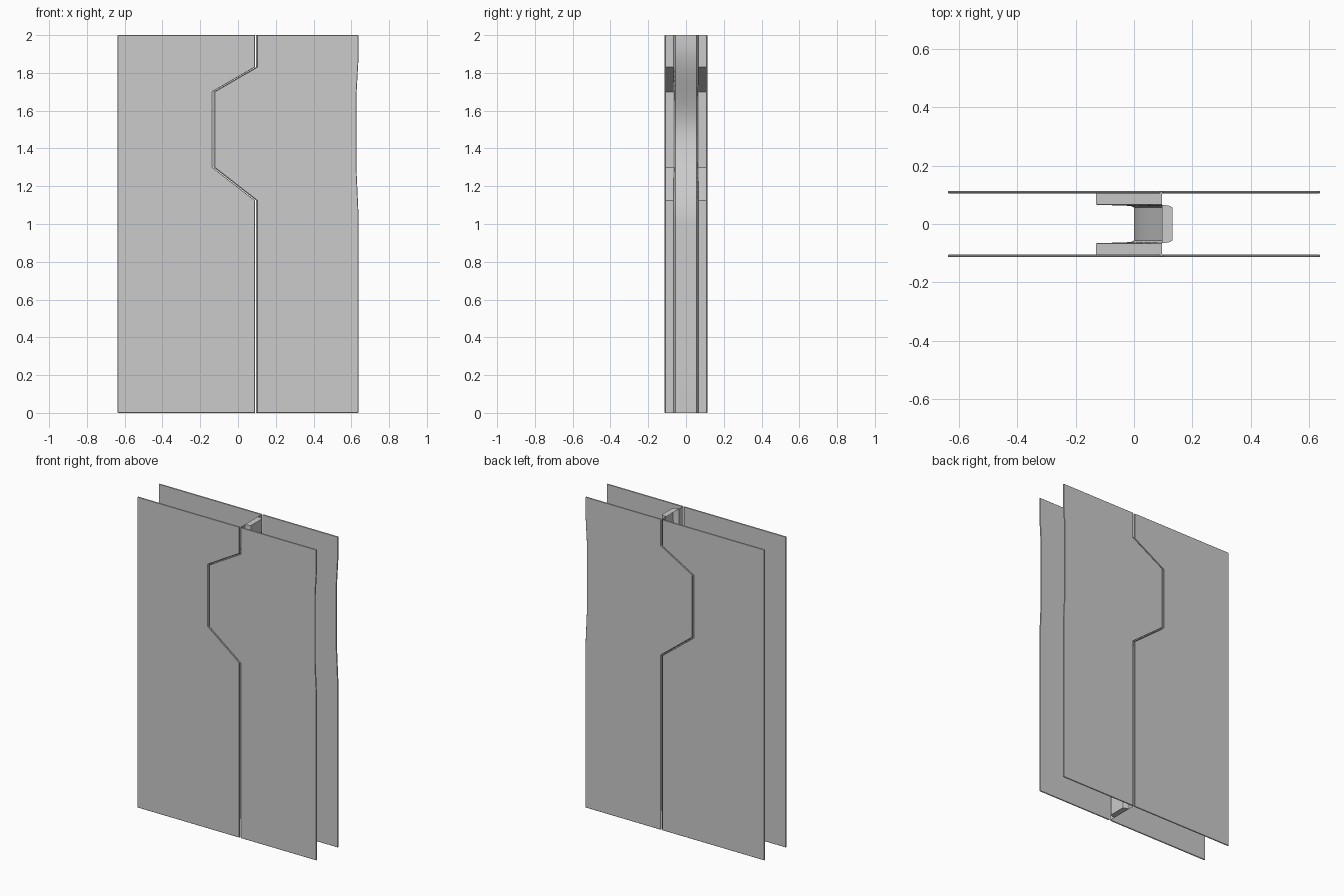
import bpy, bmesh

if "Cube" in bpy.data.objects:
    bpy.data.objects.remove(bpy.data.objects["Cube"])

grey = bpy.data.materials.new("light_grey")
grey.use_nodes = True
GREY = (0.6, 0.6, 0.6, 1)
grey.diffuse_color = GREY
grey.node_tree.nodes["Principled BSDF"].inputs["Base Color"].default_value = GREY

HEIGHT = 2.0
HALF = 0.637      # half the door width
OUT = 0.113       # outer skin distance from the centre plane
SKIN = 0.008      # skin thickness
GAP = 0.005       # half the seam gap
# Seam between the two leaves, from bottom to top: x, z
SEAM = [(0.095, 0), (0.095, 1.125), (-0.13, 1.3),
        (-0.13, 1.7), (0.095, 1.83), (0.095, HEIGHT)]
# Shallow dip of the outer right edge: x, z
EDGE = [(HALF, 0), (HALF, 1.07), (HALF - 0.009, 1.27),
        (HALF - 0.009, 1.7), (HALF, 1.86), (HALF, HEIGHT)]


def finish(name, bm):
    bmesh.ops.recalc_face_normals(bm, faces=bm.faces)
    mesh = bpy.data.meshes.new(name)
    bm.to_mesh(mesh)
    bm.free()
    mesh.materials.append(grey)
    ob = bpy.data.objects.new(name, mesh)
    bpy.context.collection.objects.link(ob)
    return ob


def skin(name, outline, side):
    """Thin door sheet with softly chamfered rims."""
    bm = bmesh.new()
    face = bm.faces.new([bm.verts.new((x, side * OUT, z)) for x, z in outline])
    new = bmesh.ops.extrude_face_region(bm, geom=[face], use_keep_orig=True)
    moved = [v for v in new["geom"] if isinstance(v, bmesh.types.BMVert)]
    bmesh.ops.translate(bm, verts=moved, vec=(0, -side * SKIN, 0))
    ob = finish(name, bm)
    bevel = ob.modifiers.new("rim", 'BEVEL')
    bevel.width = 0.002
    bevel.segments = 1
    bevel.limit_method = 'ANGLE'


# Front and back skins of both leaves
for side, label in ((-1, "front"), (1, "back")):
    right_leaf = [(x + GAP, z) for x, z in SEAM] + EDGE[::-1]
    left_leaf = [(x - GAP, z) for x, z in SEAM] + [(-HALF, HEIGHT), (-HALF, 0)]
    skin(label + "_right_skin", right_leaf, side)
    skin(label + "_left_skin", left_leaf, side)


def seam_x(z):
    for (x0, z0), (x1, z1) in zip(SEAM, SEAM[1:]):
        if z <= z1:
            return x0 + (x1 - x0) * (z - z0) / (z1 - z0)
    return SEAM[-1][0]


def trough_x(z):
    """Floor of the channel, which swings smoothly in behind the latch."""
    t = (1.95 - z) / 0.45 if z > 1.5 else (z - 1.0) / 0.5
    t = max(0, min(1, t))
    return 0.132 * (1 - t * t * (3 - 2 * t))


# Seam core: side flanges joined by a channel along the middle
levels = sorted({z for _, z in SEAM} | {0.02, 1.98} | {1 + i * 0.025 for i in range(39)})
bm = bmesh.new()
rows = []
for z in levels:
    s, c = seam_x(z), trough_x(z)
    section = [(s, OUT - SKIN / 2), (s, 0.066), (c - 0.01, 0.062), (c, 0.056)]
    section += [(x, -y) for x, y in section[::-1]]
    rows.append([bm.verts.new((x, y, z)) for x, y in section])
for a, b in zip(rows, rows[1:]):
    for i in range(len(a) - 1):
        bm.faces.new((a[i], a[i + 1], b[i + 1], b[i]))
# Closed ends of the channel
for row in (rows[0], rows[-1]):
    bm.faces.new(row[1:-1])
core = finish("seam_core", bm)
bpy.ops.object.select_all(action='DESELECT')
core.select_set(True)
bpy.context.view_layer.objects.active = core
bpy.ops.object.shade_smooth_by_angle(angle=0.4)
